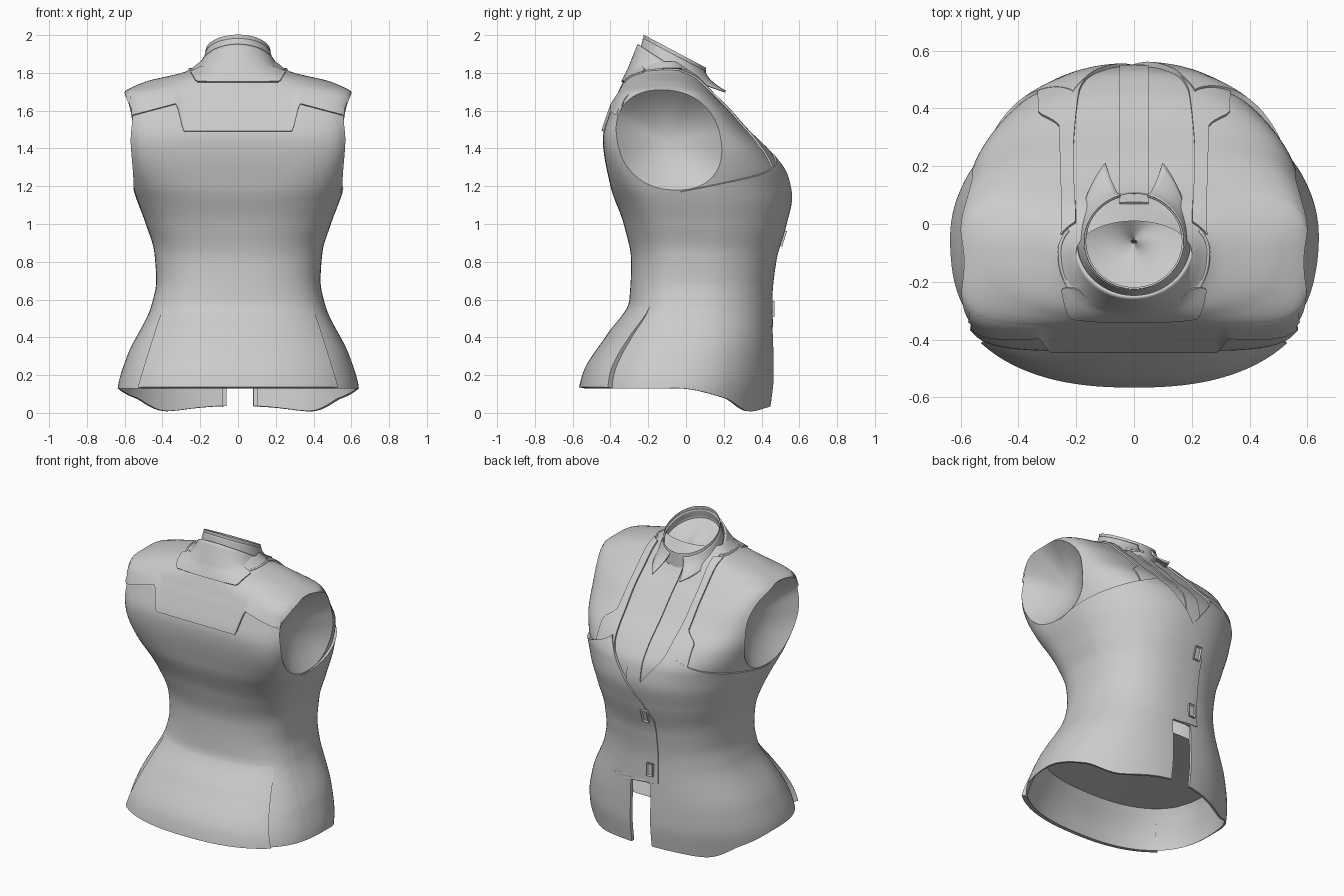
import bpy, bmesh
from math import sin, cos, pi, atan2, radians
from mathutils import Vector

if "Cube" in bpy.data.objects:
    bpy.data.objects.remove(bpy.data.objects["Cube"])

cloth = bpy.data.materials.new("grey cloth")
cloth.use_nodes = True
cloth.diffuse_color = (0.6, 0.6, 0.6, 1)
cloth.node_tree.nodes["Principled BSDF"].inputs["Base Color"].default_value = (0.6, 0.6, 0.6, 1)

# Torso profiles against height: half width, back, front, centre and roundness
WIDTH = [(0, .645), (.13, .635), (.3, .585), (.57, .455), (.7, .43), (.85, .44), (1, .485),
         (1.2, .555), (1.45, .595), (1.69, .605), (1.75, .5), (1.81, .27), (1.86, .2)]
BACK = [(0, -.56), (.2, -.52), (.4, -.41), (.6, -.3), (.8, -.29), (1, -.33), (1.2, -.4),
        (1.45, -.44), (1.6, -.4), (1.86, -.28)]
FRONT = [(0, .43), (.2, .45), (.6, .44), (.8, .46), (1, .515), (1.15, .545), (1.25, .53),
         (1.36, .46), (1.5, .32), (1.6, .23), (1.7, .13), (1.78, .07), (1.86, .01)]
CENTRE = [(0, -.08), (.9, 0), (1.3, -.08), (1.86, -.1)]
BACK_ROUND = [(0, 2.4), (.7, 2.4), (1.1, 3), (1.45, 6), (1.65, 6), (1.76, 2.5), (1.86, 2)]
FRONT_ROUND = [(0, 1.9), (.7, 2.4), (1.15, 2.3), (1.5, 3.5), (1.66, 4), (1.76, 2.3), (1.86, 2)]
HEM = [(-1, .13), (-.05, .13), (.2, .08), (.34, .01), (.45, .04)]
ARM_Y, ARM_Z, ARM_RY, ARM_RZ, ARM_LEAN, ARM_ROUND = -.09, 1.445, .275, .265, .15, 2.25


def lerp(a, b, t):
    return a + (b - a) * t


def curve(keys, t, smooth=True):
    """Monotone interpolation through (position, value) keys."""
    if t <= keys[0][0]:
        return keys[0][1]
    if t >= keys[-1][0]:
        return keys[-1][1]
    i = max(k for k in range(len(keys) - 1) if keys[k][0] <= t)
    (p, a), (q, b) = keys[i], keys[i + 1]
    h = q - p
    s = (t - p) / h
    if not smooth:
        return lerp(a, b, s)

    def slope(k):
        return (keys[k + 1][1] - keys[k][1]) / (keys[k + 1][0] - keys[k][0])

    def tangent(k):
        if k == 0 or k == len(keys) - 1:
            return slope(min(k, len(keys) - 2))
        u, v = slope(k - 1), slope(k)
        return 2 * u * v / (u + v) if u * v > 0 else 0
    bend = s * (1 - s) * h * (tangent(i) * (1 - s) - tangent(i + 1) * s)
    return lerp(a, b, s * s * (3 - 2 * s)) + bend


def section(z, front):
    centre = curve(CENTRE, z)
    depth = curve(FRONT, z) - centre if front else centre - curve(BACK, z)
    return curve(WIDTH, z), centre, depth, curve(FRONT_ROUND if front else BACK_ROUND, z)


def torso(phi, z):
    w, centre, d, n = section(z, sin(phi) >= 0)
    r = (abs(cos(phi) / w) ** n + abs(sin(phi) / d) ** n) ** (-1 / n)
    return Vector((r * cos(phi), centre + r * sin(phi), z))


def lifted(phi, z, lift):
    e = .004
    across = torso(phi + e, z) - torso(phi - e, z)
    up = torso(phi, z + e) - torso(phi, z - e)
    return torso(phi, z) + across.cross(up).normalized() * lift


def angle_at(x, z, front=True):
    w, _, d, n = section(z, front)
    y = d * max(1 - abs(x / w) ** n, 0) ** (1 / n)
    return atan2(y if front else -y, x)


def side_x(y, z):
    w, centre, d, n = section(z, y >= curve(CENTRE, z))
    return w * max(1 - abs((y - centre) / d) ** n, .05) ** (1 / n)


def hem(phi):
    return curve(HEM, torso(phi, .1).y)


def finish(name, bm):
    bmesh.ops.remove_doubles(bm, verts=bm.verts, dist=.0002)
    bmesh.ops.recalc_face_normals(bm, faces=bm.faces)
    mesh = bpy.data.meshes.new(name)
    bm.to_mesh(mesh)
    bm.free()
    mesh.materials.append(cloth)
    mesh.shade_smooth()
    mesh.set_sharp_from_angle(angle=radians(40))
    obj = bpy.data.objects.new(name, mesh)
    bpy.context.collection.objects.link(obj)
    return obj


def arm_norm(u, v):
    return (abs(u) ** ARM_ROUND + abs(v) ** ARM_ROUND) ** (1 / ARM_ROUND)


def cut_armholes(bm):
    def offset(p):
        dz = p.z - ARM_Z
        return p.y - ARM_Y + ARM_LEAN * dz, dz

    def reach(p):
        dy, dz = offset(p)
        return 9 if abs(p.x) < .35 else arm_norm(dy / ARM_RY, dz / ARM_RZ)
    inside = [f for f in bm.faces if reach(f.calc_center_median()) < 1]
    rim = {v for f in inside for v in f.verts}
    bmesh.ops.delete(bm, geom=inside, context='FACES')
    for v in rim:
        if v.is_valid:
            k = reach(v.co)
            dy, dz = offset(v.co)
            v.co.y = ARM_Y + (dy - ARM_LEAN * dz) / k
            v.co.z = ARM_Z + dz / k
            v.co.x = side_x(v.co.y, v.co.z) * (1 if v.co.x > 0 else -1)


def sheet(point, nu, nv):
    bm = bmesh.new()
    rows = [[bm.verts.new(point(i / nu, j / nv)) for i in range(nu + 1)] for j in range(nv + 1)]
    for low, high in zip(rows, rows[1:]):
        for i in range(nu):
            bm.faces.new((low[i], low[i + 1], high[i + 1], high[i]))
    return bm


def panel(name, place, nu, nv, side=1):
    """Raised cloth panel; place(a, b) gives angle, height and lift, and the border folds down."""
    def point(a, b):
        i, j = round(a * (nu + 2)) - 1, round(b * (nv + 2)) - 1
        border = i in (-1, nu + 1) or j in (-1, nv + 1)
        phi, z, lift = place(min(max(i / nu, 0), 1), min(max(j / nv, 0), 1))
        p = lifted(phi, z, -.004 if border else lift)
        return Vector((p.x * side, p.y, p.z))
    bm = sheet(point, nu + 2, nv + 2)
    cut_armholes(bm)
    return finish(name, bm)


# Torso shell with armholes and the front slit
def shell_point(a, b):
    phi = a * 2 * pi
    z = b / .8 * 1.69 if b < .8 else lerp(1.69, 1.86, (b - .8) / .2)
    if z < .3:
        z = lerp(hem(phi), .3, z / .3)
    return torso(phi, z)


shell = sheet(shell_point, 160, 110)
cut_armholes(shell)
slit = [f for f in shell.faces for c in [f.calc_center_median()]
        if c.y > 0 and -.08 < c.x < .1 and c.z < .47]
bmesh.ops.delete(shell, geom=slit, context='FACES')
finish("torso_shell", shell)

# Lining that closes the skirt from below
finish("skirt_lining", sheet(lambda a, b: torso(a * 2 * pi, .36).lerp(Vector((0, 0, .38)), b * .999), 80, 6))

# Front panels: slit below, overlap at the waist, V neck above
LEFT_EDGE = [(.45, .08), (.46, -.11), (.9, -.11), (1.02, -.05), (1.12, .03), (1.34, .2), (1.36, .21)]
RIGHT_EDGE = [(.45, .06), (.46, -.01), (1.08, -.01), (1.34, .2), (1.36, .21)]


def front_panel(edge, thickness):
    def place(a, b):
        start = angle_at(edge[0][1], .1)
        phi = lerp(start, -.3, a)
        top = lerp(1.36, 1.17, min(a * 1.25, 1) ** .8)
        z = lerp(hem(phi), top, b)
        phi += (angle_at(curve(edge, z, False), z) - start) * max(0, 1 - a / .35)
        return phi, z, thickness * min(1, (1 - a) * 2.5) - .004 * a
    return place


panel("front_panel_left", front_panel(LEFT_EDGE, .018), 60, 90, 1)
panel("front_panel_right", front_panel(RIGHT_EDGE, .012), 60, 90, -1)


# Shoulder straps beside the shirt front
def strap(a, b):
    z = lerp(1.2, 1.81, b)
    inner = curve([(1.2, .1), (1.36, .19), (1.6, .21), (1.81, .2)], z)
    outer = curve([(1.36, .33), (1.42, .33), (1.47, .26), (1.81, .25)], z, False)
    return angle_at(lerp(inner, outer, a), z), z, .01


for label, side in (("left", 1), ("right", -1)):
    panel("shoulder_strap_" + label, strap, 8, 40, side)


# Shirt placket, back yoke, back neck step and back skirt
def placket(a, b):
    z = lerp(1, 1.78, b)
    return angle_at(lerp(-.05, .05, a), z), z, .007


def yoke(a, b):
    x = lerp(-.57, .57, a)
    low = curve([(.29, 1.49), (.325, 1.635), (.57, 1.57)], abs(x), False)
    z = lerp(low, 1.73, b)
    return angle_at(x, z, False), z, lerp(.012, -.004, b)


def neck_step(a, b):
    x = lerp(-.25, .25, a)
    z = lerp(curve([(.22, 1.75), (.25, 1.8)], abs(x), False), 1.83, b)
    return angle_at(x * lerp(1, .75, b), z, False), z, .01


def back_skirt(a, b):
    half = lerp(.51, .385, b)
    z = lerp(.13, .6, b)
    return angle_at(lerp(-half, half, a), z, False), z, lerp(.03, -.004, b ** 1.5)


panel("shirt_placket", placket, 6, 40)
panel("back_yoke", yoke, 100, 14)
panel("back_neck_step", neck_step, 40, 8)
panel("back_skirt", back_skirt, 50, 30)


# Shirt collar: stand, folded leaf and inner lining
def neck_ring(psi, scale, drop, forward=0):
    y = .165 * sin(psi) - .06
    return Vector((.172 * scale * cos(psi), .165 * scale * sin(psi) - .06 + forward,
                   1.915 - .53 * (y + .06) - drop))


finish("collar_stand", sheet(lambda a, b: neck_ring(a * 2 * pi, lerp(1.08, 1, b), .2 * (1 - b)), 64, 10))
finish("collar_lining", sheet(lambda a, b: neck_ring(a * 2 * pi, lerp(1.02, .001, b), lerp(.08, .2, b)), 64, 10))


def leaf(a, b):
    gap = radians(lerp(16, 28, b))
    psi = pi / 2 + lerp(gap, 2 * pi - gap, a)
    wing = max(sin(psi), 0) ** 2
    return neck_ring(psi, lerp(1.02, 1.15 + .1 * wing, b), lerp(.02, .11 + .03 * wing, b), .12 * wing * b * b)


# Standing neck band of the vest, rising from the shoulders around the collar
def neck_band(a, b):
    psi = lerp(-pi - .3, .3, a)
    behind = max(-sin(psi), 0)
    low = lifted(psi, lerp(1.82, 1.77, behind ** 2), .006)
    high = neck_ring(psi, 1.19, lerp(.09, .05, behind))
    p = low.lerp(high, b)
    p.z -= .035 * sin(pi * b) * (1 - behind)
    return p


for name, shape in (("collar_leaf", leaf), ("vest_neck_band", neck_band)):
    collar = finish(name, sheet(shape, 64, 10))
    fold = collar.modifiers.new("cloth thickness", 'SOLIDIFY')
    fold.thickness = .01


# Lining that closes each armhole
def armhole_lining(side):
    def point(a, b):
        u, v = cos(a * 2 * pi), sin(a * 2 * pi)
        k = arm_norm(u, v)
        z = ARM_Z + ARM_RZ * v / k
        y = ARM_Y + ARM_RY * u / k - ARM_LEAN * (z - ARM_Z)
        r = max(1 - b, .001)
        return Vector((side * lerp(side_x(y, z), .45, 1 - r * r),
                       lerp(ARM_Y, y, r), lerp(ARM_Z, z, r)))
    return point


for label, side in (("left", 1), ("right", -1)):
    finish("armhole_lining_" + label, sheet(armhole_lining(side), 64, 10))

# Rectangular clasps on the overlapping edge
for label, z in (("upper", .93), ("lower", .55)):
    bm = bmesh.new()
    bmesh.ops.create_cube(bm, size=1)
    bmesh.ops.scale(bm, vec=(.045, .02, .085), verts=bm.verts)
    face = max(bm.faces, key=lambda f: f.calc_center_median().y)
    bmesh.ops.inset_region(bm, faces=[face], thickness=.011)
    bmesh.ops.translate(bm, vec=(0, -.008, 0), verts=face.verts)
    clasp = finish(label + "_clasp", bm)
    clasp.location = lifted(angle_at(-.06, z), z, .02)
    clasp.rotation_euler.x = -atan2(curve(FRONT, z + .05) - curve(FRONT, z - .05), .1)
